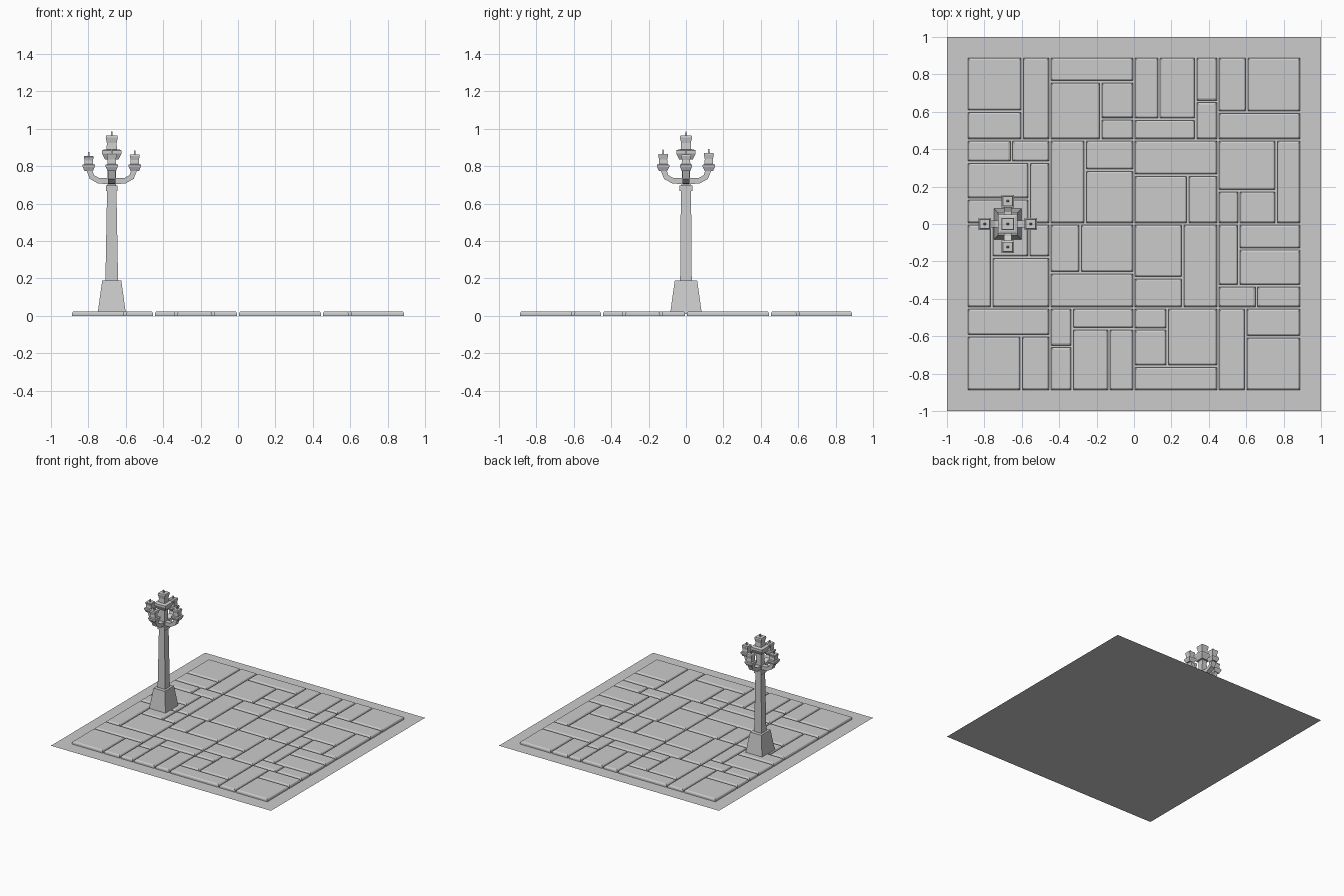
import bpy, bmesh
from mathutils import Vector

if "Cube" in bpy.data.objects:
    bpy.data.objects.remove(bpy.data.objects["Cube"])


def loft(bm, rings):
    """Skin a stack of rings (lists of points) and close both ends."""
    vs = [[bm.verts.new(p) for p in r] for r in rings]
    n = len(vs[0])
    for a, b in zip(vs, vs[1:]):
        for i in range(n):
            j = (i + 1) % n
            bm.faces.new((a[i], a[j], b[j], b[i]))
    bm.faces.new(vs[0][::-1])
    bm.faces.new(vs[-1])


def rect(x0, x1, y0, y1, z):
    return [(x0, y0, z), (x1, y0, z), (x1, y1, z), (x0, y1, z)]


def finish(name, bm):
    bmesh.ops.recalc_face_normals(bm, faces=bm.faces)
    me = bpy.data.meshes.new(name)
    bm.to_mesh(me)
    bm.free()
    ob = bpy.data.objects.new(name, me)
    bpy.context.collection.objects.link(ob)
    return ob


def stack(name, cx, cy, profile):
    """Four-sided solid from (half x, half y, z) steps."""
    bm = bmesh.new()
    loft(bm, [rect(cx - a, cx + a, cy - b, cy + b, z) for a, b, z in profile])
    return finish(name, bm)


# Ground sheet
bm = bmesh.new()
bm.faces.new([bm.verts.new(p) for p in rect(-1, 1, -1, 1, 0)])
finish("ground_sheet", bm)

# Paving stones: one quadrant of the pattern, turned four times
O, M = 0.893, 0.449
QUADRANT = [
    (-O, -.598, .603, O), (-.598, -M, M, O), (-O, -.598, M, .603),
    (-M, 0, .76, O), (-M, -.178, M, .76), (-.178, 0, .562, .76), (-.178, 0, M, .562),
    (-O, -.655, .33, M), (-.655, -M, .33, M), (-O, -.56, .134, .33),
    (-.56, -M, 0, .33), (-O, -.56, 0, .134),
    (-M, -.261, 0, M), (-.261, 0, .288, M), (-.261, 0, 0, .288),
]
STONE = [(.006, 0), (.006, .013), (.009, .020), (.015, .024)]  # inset, height
bm = bmesh.new()
for turn in range(4):
    for x0, x1, y0, y1 in QUADRANT:
        rings = []
        for d, z in STONE:
            ring = rect(x0 + d, x1 - d, y0 + d, y1 - d, z)
            for _ in range(turn):
                ring = [(y, -x, h) for x, y, h in ring]
            rings.append(ring)
        loft(bm, rings)
finish("paving_stones", bm)

# Lamp post
CX, CY = -.675, 0
stack("post_base", CX, CY, [(.076, .085, .01), (.051, .060, .188)])
stack("post_shaft", CX, CY, [(.034, .031, .18), (.025, .027, .675)])
stack("post_collar", CX, CY, [(.032, .034, .668), (.032, .034, .698)])
stack("post_neck", CX, CY, [(.024, .023, .69), (.021, .021, .86)])

# Curved arms: square section swept along a bent path
PATH = [(.0, .721), (.068, .721), (.106, .742), (.122, .785)]
HALF_T, HALF_W = .015, .02


def arm(name, direction):
    bm = bmesh.new()
    side = Vector((-direction.y, direction.x, 0))
    pts = [Vector(p) for p in PATH]
    rings = []
    for i, p in enumerate(pts):
        t = (pts[min(i + 1, len(pts) - 1)] - pts[max(i - 1, 0)]).normalized()
        n = Vector((-t.y, t.x))
        ring = []
        for s, w in ((-1, -1), (-1, 1), (1, 1), (1, -1)):
            q = p + n * s * HALF_T
            ring.append(Vector((CX, CY, q.y)) + direction * q.x + side * w * HALF_W)
        rings.append(ring)
    loft(bm, rings)
    finish(name, bm)


def lantern(name, x, y, z, top, cup_w, cup_h, w):
    """Flared cup, waisted glass block and a thin finial."""
    h = top - z - cup_h
    cup = [(.68, 0), (1, .6), (1, .9), (.75, 1)]
    stack(name + "_cup", x, y, [(cup_w * a, cup_w * a, z + cup_h * b) for a, b in cup])
    glass = [(.96, -.1), (.86, .45), (1.08, .88), (1.0, 1)]
    stack(name + "_glass", x, y,
          [(w * a, w * a, z + cup_h + h * b) for a, b in glass])
    stack(name + "_finial", x, y, [(.006, .006, top - .004), (.003, .003, top + .022)])


ARMS = [("left", -1, 0, .855), ("right", 1, 0, .862),
        ("front", 0, -1, .866), ("back", 0, 1, .870)]
for label, dx, dy, top in ARMS:
    arm(label + "_arm", Vector((dx, dy, 0)))
    lantern(label + "_lantern", CX + dx * .123, CY + dy * .122, .775, top, .033, .036, .025)

# Central lantern
lantern("top_lantern", CX, CY, .835, .963, .052, .055, .03)
